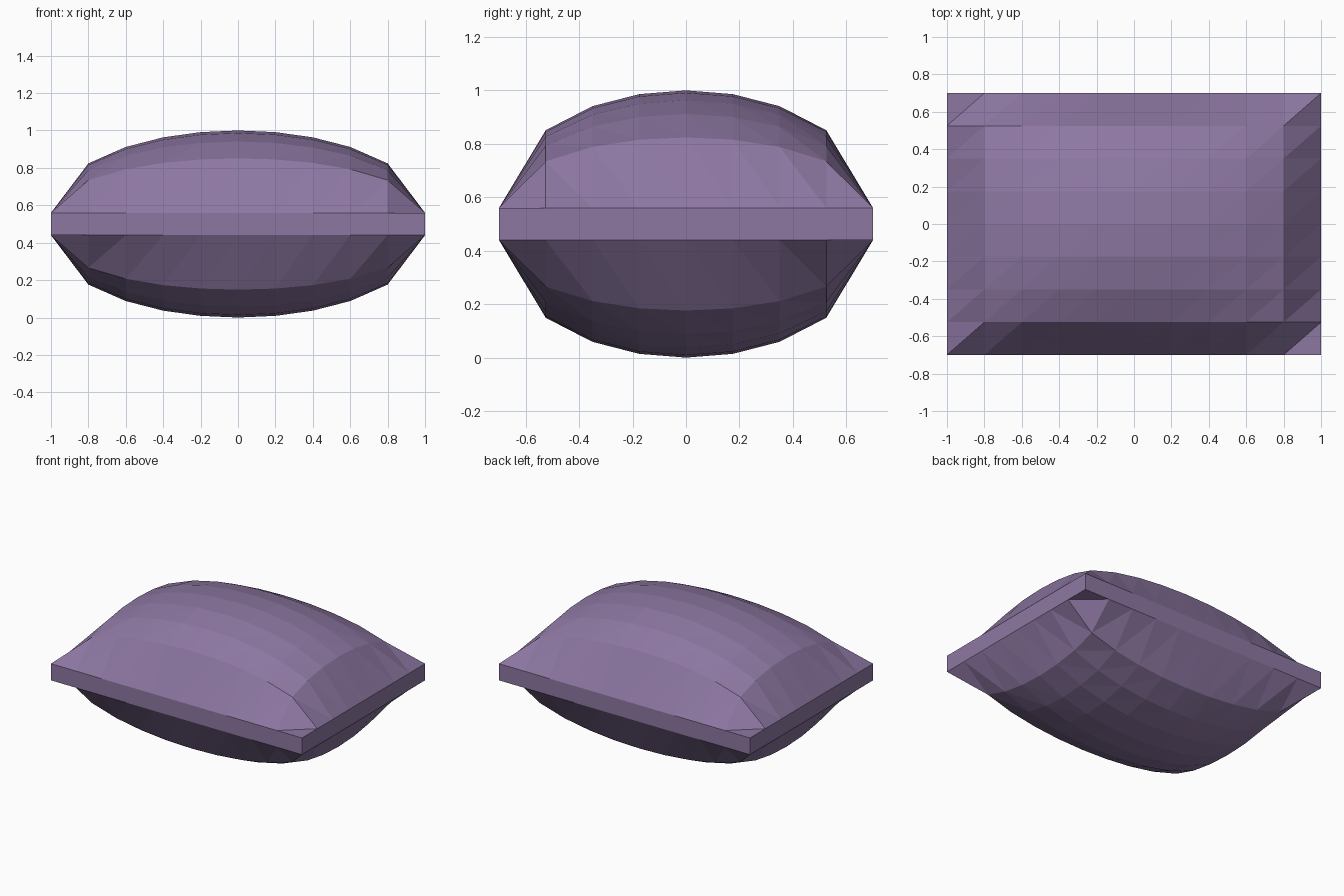
import bpy
import bmesh
import math
from mathutils import Matrix

cube = bpy.data.objects.get("Cube")
if cube:
    bpy.data.objects.remove(cube, do_unlink=True)

HALF_X, HALF_Y = 1.0, 0.7
COLS, ROWS = 10, 8
RIM = 0.06       # half thickness of the edge band
BULGE = 0.44     # puff height above the band

# Fabric colour
fabric = bpy.data.materials.new("dusty purple fabric")
colour = (0.27, 0.187, 0.365, 1.0)
fabric.diffuse_color = colour
fabric.use_nodes = True
shader = next(n for n in fabric.node_tree.nodes if n.type == 'BSDF_PRINCIPLED')
shader.inputs["Base Color"].default_value = colour
shader.inputs["Roughness"].default_value = 0.9


def puff(u, v):
    """Height of the cushion at u, v in -1..1: two crossed circular arcs."""
    return RIM + BULGE * math.sqrt(max(0, 1 - u * u)) * math.sqrt(max(0, 1 - v * v))


bm = bmesh.new()

# Puffed upper side, every cell split along the same diagonal
grid = []
for j in range(ROWS + 1):
    v = 2 * j / ROWS - 1
    us = [2 * i / COLS - 1 for i in range(COLS + 1)]
    grid.append([bm.verts.new((u * HALF_X, v * HALF_Y, puff(u, v))) for u in us])
for j in range(ROWS):
    for i in range(COLS):
        a, b = grid[j][i], grid[j][i + 1]
        c, d = grid[j + 1][i + 1], grid[j + 1][i]
        bm.faces.new((a, b, c))
        bm.faces.new((a, c, d))

# Underside: the same shell turned over about the x axis
copy = bmesh.ops.duplicate(bm, geom=bm.verts[:] + bm.edges[:] + bm.faces[:])
under = [g for g in copy["geom"] if isinstance(g, bmesh.types.BMVert)]
bmesh.ops.rotate(bm, verts=under, cent=(0, 0, 0), matrix=Matrix.Rotation(math.pi, 3, 'X'))

# Edge band: drop the upper border and weld it to the lower one
border = [e for e in bm.edges if e.is_boundary and e.verts[0].co.z > 0]
band = bmesh.ops.extrude_edge_only(bm, edges=border)
for g in band["geom"]:
    if isinstance(g, bmesh.types.BMVert):
        g.co.z = -RIM
bmesh.ops.remove_doubles(bm, verts=bm.verts[:], dist=0.0005)
bmesh.ops.recalc_face_normals(bm, faces=bm.faces[:])
bmesh.ops.translate(bm, verts=bm.verts[:], vec=(0, 0, RIM + BULGE))

mesh = bpy.data.meshes.new("pillow")
bm.to_mesh(mesh)
bm.free()
mesh.materials.append(fabric)
pillow = bpy.data.objects.new("pillow", mesh)
bpy.context.collection.objects.link(pillow)
